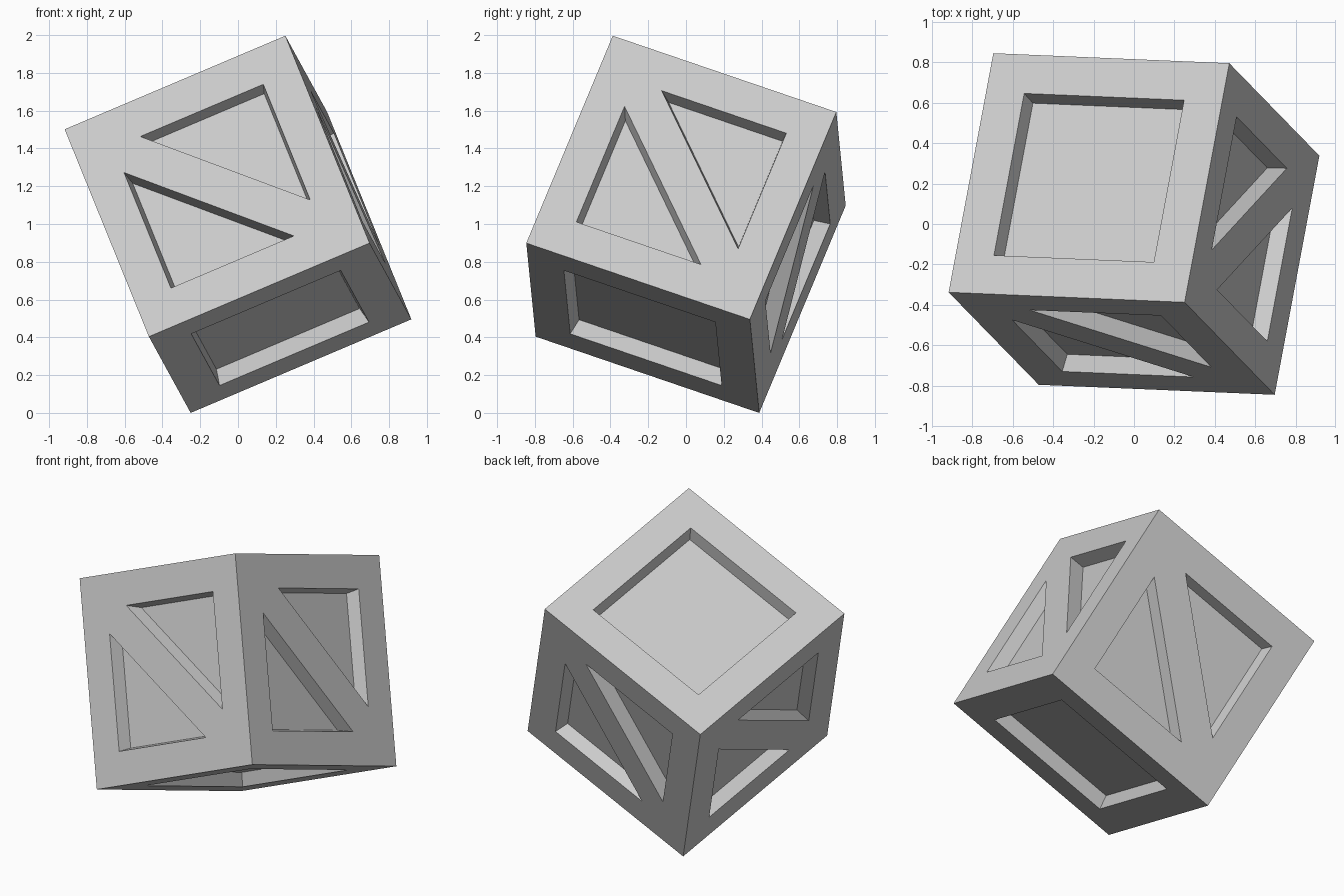
import bpy, bmesh
from mathutils import Matrix, Vector

if "Cube" in bpy.data.objects:
    bpy.data.objects.remove(bpy.data.objects["Cube"])

H = 0.635            # half side of the crate
A = 0.43             # half size of the panel opening
T = 0.278            # where the diagonal brace meets the opening
DEPTH, SLOPE = 0.085, 0.018

# tilted crate axes
X = Vector((0.92, -0.039, 0.39)).normalized()
Y = Vector((0.173, 0.932, -0.3185))
Y = (Y - X * Y.dot(X)).normalized()
Z = X.cross(Y)

# 2D layouts of one side: points, frame faces, recessed panels
corners = [(-H, -H), (H, -H), (H, H), (-H, H)]
square_pts = corners + [(-A, -A), (A, -A), (A, A), (-A, A)]
square_frame = [(i, (i + 1) % 4, 4 + (i + 1) % 4, 4 + i) for i in range(4)]
square_panels = [(4, 5, 6, 7)]

brace_pts = corners + [(A, A), (-T, A), (A, -T), (-A, -A), (-A, T), (T, -A)]
brace_frame = [(2, 3, 5, 4), (1, 2, 4, 6), (0, 1, 9, 7), (3, 0, 7, 8),
               (3, 8, 9, 1, 6, 5)]
brace_panels = [(4, 5, 6), (7, 9, 8)]

bm = bmesh.new()
panels = []


def add_side(u, v, pts, frame, recesses):
    n = u.cross(v)
    vs = [bm.verts.new(u * a + v * b + n * H) for a, b in pts]
    for f in frame:
        bm.faces.new([vs[i] for i in f])
    for f in recesses:
        panels.append(bm.faces.new([vs[i] for i in f]))


# top and bottom: square recess
add_side(X, Y, square_pts, square_frame, square_panels)
add_side(X, -Y, square_pts, square_frame, square_panels)
# four sides: diagonal brace between two triangular recesses
for u in (X, Y, -X, -Y):
    add_side(u, Z, brace_pts, brace_frame, brace_panels)

# sink the panels with slightly sloping walls
bm.normal_update()
bmesh.ops.inset_individual(bm, faces=panels, thickness=SLOPE, depth=-DEPTH,
                           use_even_offset=True)
bmesh.ops.remove_doubles(bm, verts=bm.verts, dist=0.001)
bmesh.ops.recalc_face_normals(bm, faces=bm.faces)
bm.transform(Matrix.Translation((0, 0, 1)))

# rest the lowest corner on the ground
low = min(v.co.z for v in bm.verts)
bm.transform(Matrix.Translation((0, 0, -low)))

mesh = bpy.data.meshes.new("crate")
bm.to_mesh(mesh)
bm.free()
crate = bpy.data.objects.new("crate", mesh)
bpy.context.collection.objects.link(crate)
